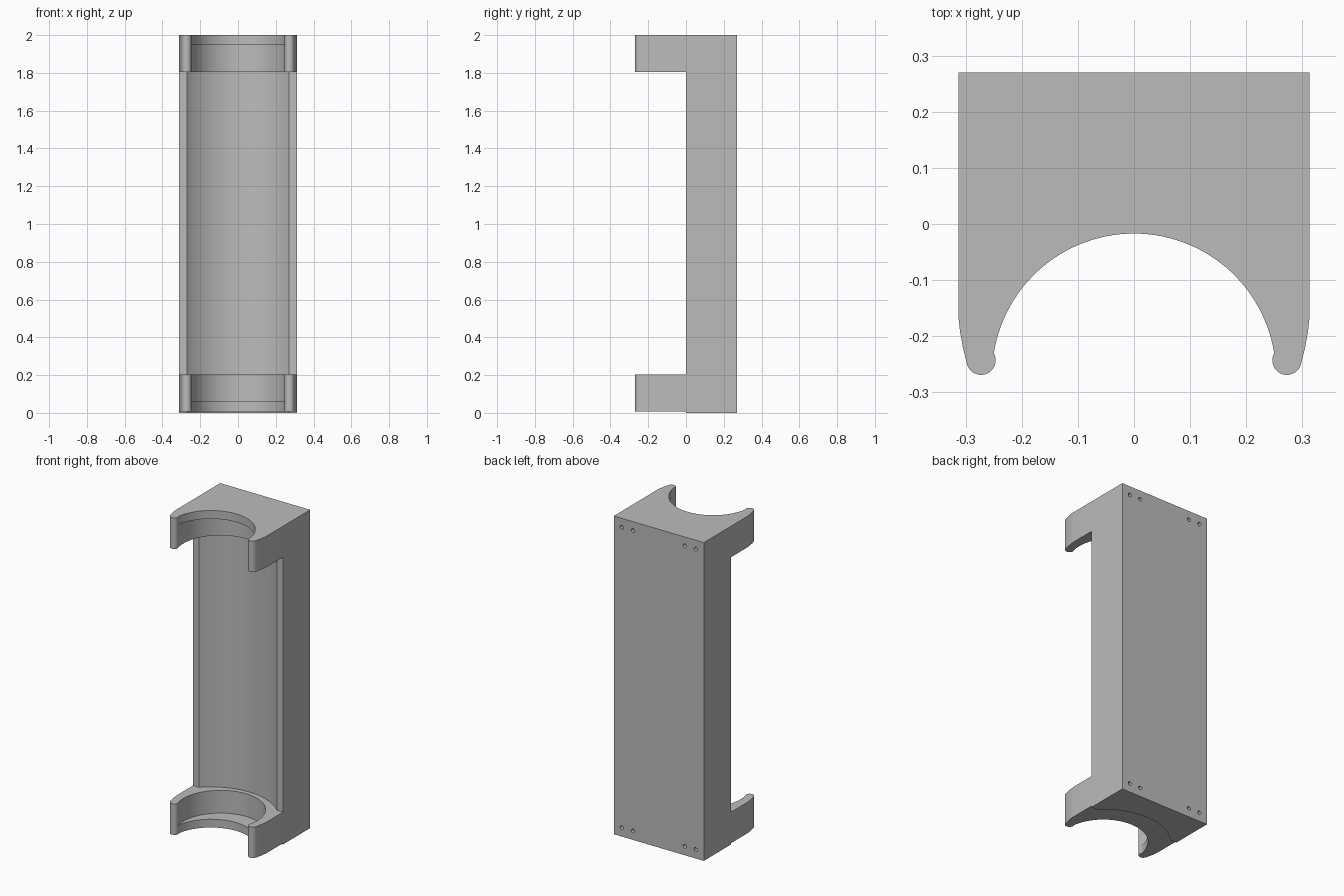
import bpy, bmesh, math
from mathutils import Matrix

if "Cube" in bpy.data.objects:
    bpy.data.objects.remove(bpy.data.objects["Cube"])

grey = bpy.data.materials.new("light grey")
grey.diffuse_color = (0.5, 0.5, 0.5, 1)
grey.use_nodes = True
grey.node_tree.nodes["Principled BSDF"].inputs["Base Color"].default_value = grey.diffuse_color

W, BACK, CY = 0.313, 0.27, -0.27   # half width, back plane, cradle axis


def arc(cx, cy, r, a0, a1, n):
    pts = []
    for i in range(n + 1):
        a = math.radians(a0 + (a1 - a0) * i / n)
        pts.append((cx + r * math.cos(a), cy + r * math.sin(a)))
    return pts


def extrude(name, profile, z0, z1):
    """Solid prism from a closed xy outline."""
    bm = bmesh.new()
    face = bm.faces.new([bm.verts.new((x, y, z0)) for x, y in profile])
    ext = bmesh.ops.extrude_face_region(bm, geom=[face])
    verts = [v for v in ext["geom"] if isinstance(v, bmesh.types.BMVert)]
    bmesh.ops.translate(bm, verts=verts, vec=(0, 0, z1 - z0))
    bmesh.ops.recalc_face_normals(bm, faces=bm.faces)
    return finish(name, bm)


def finish(name, bm):
    me = bpy.data.meshes.new(name)
    bm.to_mesh(me)
    bm.free()
    me.materials.append(grey)
    ob = bpy.data.objects.new(name, me)
    bpy.context.collection.objects.link(ob)
    return ob


def select(ob):
    bpy.ops.object.select_all(action='DESELECT')
    ob.select_set(True)
    bpy.context.view_layer.objects.active = ob


def cut(ob, cutter):
    cutter.hide_render = True
    mod = ob.modifiers.new("cut", 'BOOLEAN')
    mod.operation, mod.solver, mod.object = 'DIFFERENCE', 'EXACT', cutter
    select(ob)
    bpy.ops.object.modifier_apply(modifier=mod.name)
    bpy.data.objects.remove(cutter)


# Back body with a shallow trough along its front
trough = arc(0, CY, 0.382, 45, 135, 32)
body = extrude("body", [(W, 0)] + trough + [(-W, 0), (-W, BACK), (W, BACK)], 0, 2)

# Screw holes: a pair at each corner of the back
bm = bmesh.new()
for x in (-0.257, -0.18, 0.18, 0.257):
    for z in (0.056, 1.944):
        place = Matrix.Translation((x, BACK - 0.03, z)) @ Matrix.Rotation(math.pi / 2, 4, 'X')
        bmesh.ops.create_cone(bm, cap_ends=True, segments=20, radius1=0.012,
                              radius2=0.012, depth=0.1, matrix=place)
cut(body, finish("screw_hole_cutter", bm))

# Clip outline: curved arm, rounded tip, inner opening, mirrored arm
arm = [(W, 0), (W, -0.165), (0.310, -0.192), (0.305, -0.220)]
arm += arc(0.2725, -0.243, 0.026, -8, -200, 16)
opening = arc(0, CY, 0.253, 9, 171, 56)
clip_outline = arm + opening + [(-x, y) for x, y in reversed(arm)] + trough[::-1]

# Each clip has a wider seat behind its outer lip
seat = arc(0, -0.175, 0.258, 0, 354.375, 63)
parts = [body]
for name, z0, z1, s0, s1 in (("lower_clip", 0.008, 0.203, 0.06, 0.3),
                             ("upper_clip", 1.805, 2.0, 1.7, 1.948)):
    clip = extrude(name, clip_outline, z0, z1)
    cut(clip, extrude("seat_cutter", seat, s0, s1))
    parts.append(clip)

for ob in parts:
    select(ob)
    bpy.ops.object.shade_smooth_by_angle(angle=math.radians(30))
